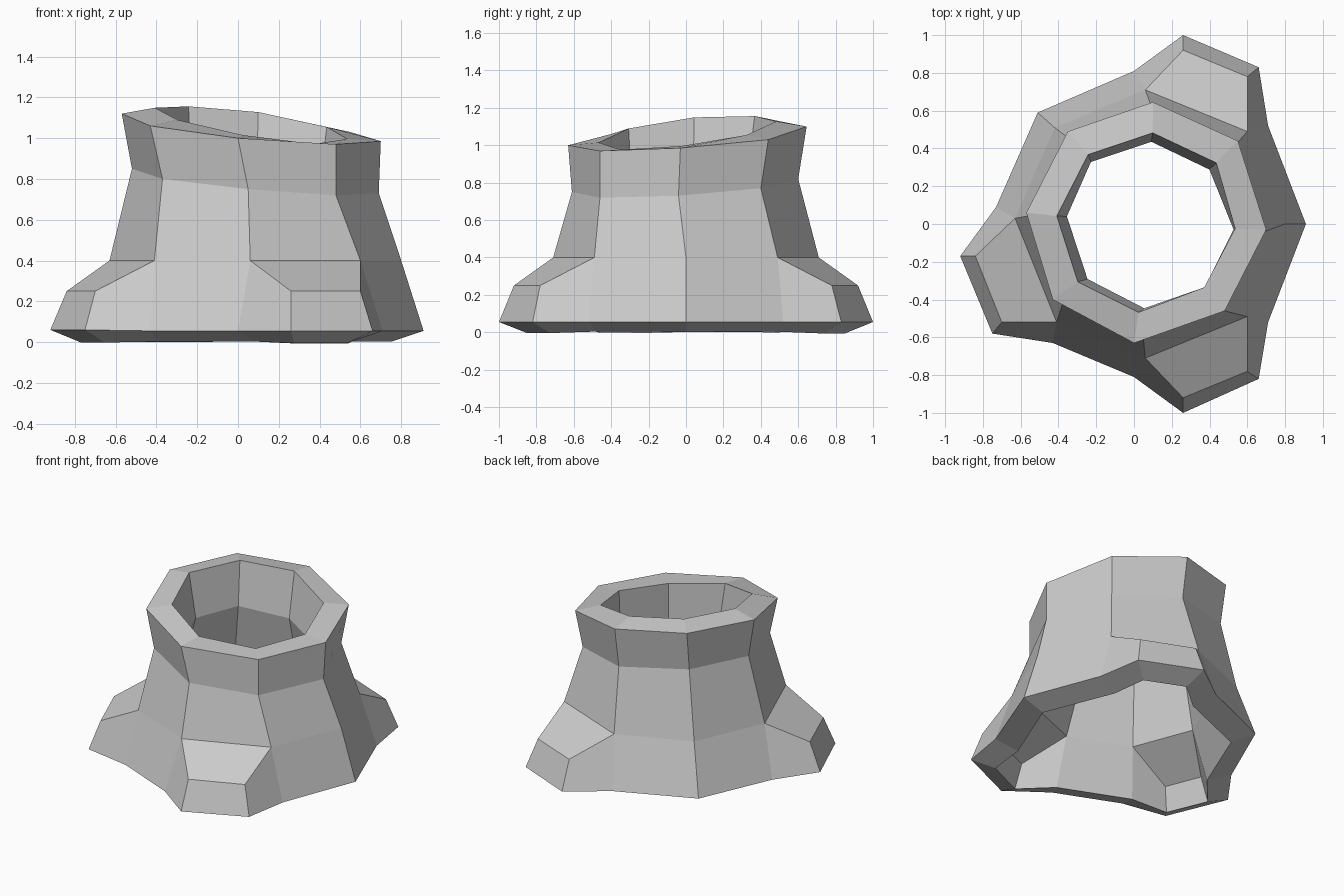
import bpy, bmesh

# Horizontal rings of the eight-sided trunk, starting at +x, counter-clockwise
base = [(.91, 0, .055), (.71, .52, .055), (0, .81, .055), (-.51, .59, .055),
        (-.73, .09, .055), (-.43, -.63, .055), (0, -.81, .055), (.71, -.52, .055)]
waist = [(.80, 0, .40), (.60, .49, .40), (.06, .71, .40), (-.42, .51, .40),
         (-.63, .03, .40), (-.41, -.52, .40), (.06, -.71, .40), (.60, -.49, .40)]
neck = [(.69, -.04, .73), (.52, .40, .77), (.10, .60, .82), (-.34, .45, .86),
        (-.52, .05, .85), (-.37, -.40, .80), (.05, -.61, .75), (.48, -.46, .72)]
rim = [(.70, -.03, .985), (.55, .44, 1.03), (.10, .645, 1.10), (-.35, .49, 1.13),
       (-.57, .06, 1.12), (-.43, -.40, 1.06), (0, -.63, 1.0), (.48, -.46, .97)]

# Roots: trunk side -> outer face (low a, low b, high b, high a)
roots = {
    1: [(.66, .83, .055), (.26, 1, .055), (.26, .92, .25), (.60, .78, .25)],
    4: [(-.92, -.17, .06), (-.75, -.58, .06), (-.70, -.52, .25), (-.84, -.17, .25)],
    6: [(.26, -1, .055), (.66, -.82, .055), (.60, -.78, .25), (.26, -.92, .25)],
}

bm = bmesh.new()
rings = [[bm.verts.new(p) for p in ring] for ring in (base, waist, neck, rim)]

for level, (lo, hi) in enumerate(zip(rings, rings[1:])):
    for i in range(8):
        j = (i + 1) % 8
        a, b, c, d = lo[i], lo[j], hi[j], hi[i]
        if level == 0 and i in roots:
            # Root pulled out of this side, open underneath
            e, f, g, h = [bm.verts.new(p) for p in roots[i]]
            for quad in ((e, f, g, h), (h, g, c, d), (a, e, h, d), (f, b, c, g)):
                bm.faces.new(quad)
        else:
            bm.faces.new((a, b, c, d))

mesh = bpy.data.meshes.new("hollow_stump")
bm.to_mesh(mesh)
bm.free()
stump = bpy.data.objects.new("hollow_stump", mesh)
bpy.context.collection.objects.link(stump)

# Bark thickness, grown inward
shell = stump.modifiers.new("wall_thickness", 'SOLIDIFY')
shell.thickness = 0.165
shell.offset = -1
